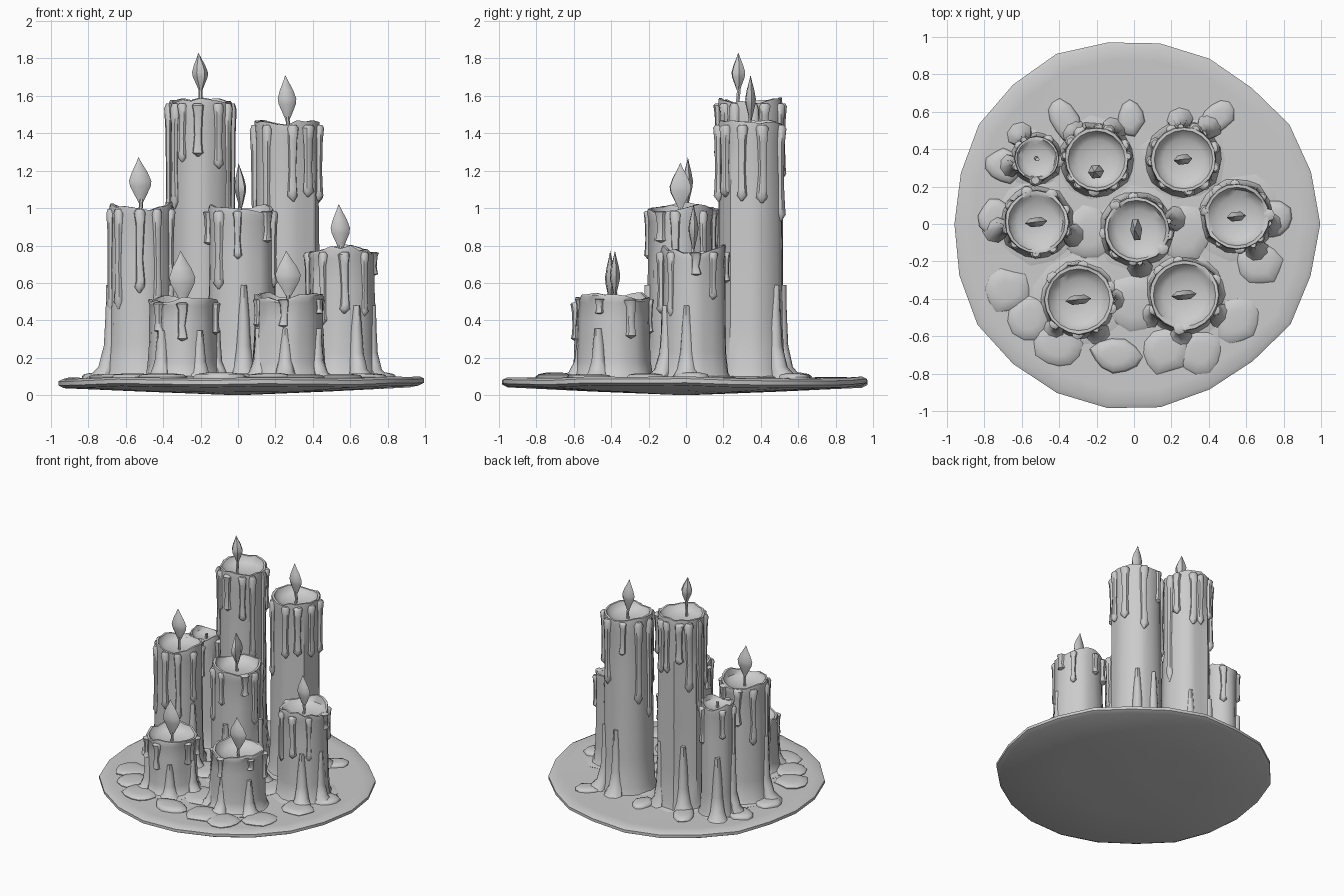
import bpy, bmesh, math, random
from math import sin, cos, pi, radians

random.seed(7)
if "Cube" in bpy.data.objects:
    bpy.data.objects.remove(bpy.data.objects["Cube"])

GREY = (0.6, 0.6, 0.6, 1)
wax = bpy.data.materials.new("pale grey wax")
wax.use_nodes = True
wax.diffuse_color = GREY
wax.node_tree.nodes["Principled BSDF"].inputs["Base Color"].default_value = GREY

PLATE_TOP = 0.09


def jitter(amount):
    return random.uniform(-amount, amount)


def loft(name, rings, smooth_angle=50):
    """Skin a stack of equal rings, closing both ends with a fan to the middle."""
    bm = bmesh.new()
    loops = [[bm.verts.new(point) for point in ring] for ring in rings]
    count = len(loops[0])
    for lower, upper in zip(loops, loops[1:]):
        for i in range(count):
            j = (i + 1) % count
            bm.faces.new((lower[i], lower[j], upper[j], upper[i]))
    for loop in (loops[0], loops[-1]):
        middle = bm.verts.new([sum(v.co[axis] for v in loop) / count for axis in range(3)])
        for i in range(count):
            bm.faces.new((loop[i], loop[(i + 1) % count], middle))
    bmesh.ops.recalc_face_normals(bm, faces=bm.faces)
    mesh = bpy.data.meshes.new(name)
    bm.to_mesh(mesh)
    bm.free()
    mesh.materials.append(wax)
    part = bpy.data.objects.new(name, mesh)
    bpy.context.collection.objects.link(part)
    bpy.ops.object.select_all(action='DESELECT')
    part.select_set(True)
    bpy.context.view_layer.objects.active = part
    bpy.ops.object.shade_smooth_by_angle(angle=radians(smooth_angle))


def oval(x, y, z, rx, ry, sides, turn=0.0, lobes=None):
    """Horizontal elliptical ring, turned about its centre, optionally uneven."""
    c, s = cos(turn), sin(turn)
    points = []
    for i in range(sides):
        angle = 2 * pi * i / sides
        scale = lobes[i] if lobes else 1
        u, v = rx * cos(angle) * scale, ry * sin(angle) * scale
        points.append((x + u * c - v * s, y + u * s + v * c, z))
    return points


def plate():
    """Hand-shaped disc with a shallow bulging underside."""
    sides = 22
    outline = [0.985 + 0.015 * cos(6 * pi * i / sides) + jitter(0.012) for i in range(sides)]
    waves = [jitter(0.009) for i in range(sides)]
    rings = []
    for scale, z, wave in ((0.02, 0, 0), (0.5, 0.02, 0.3), (0.97, 0.045, 1), (1, 0.06, 1),
                           (1, 0.082, 1), (0.975, 0.094, 1), (0.9, 0.092, 0.5), (0.5, 0.095, 0)):
        ring = oval(0, 0, z, scale, scale, sides, lobes=outline)
        rings.append([(x, y, h + wave * w) for (x, y, h), w in zip(ring, waves)])
    loft("plate", rings, 40)


def puddle(name, x, y, rx, ry, turn, height):
    """Low lobed dome of set wax."""
    sides = 11
    lobes = [1 + jitter(0.12) for i in range(sides)]
    steps = ((1, -0.3), (1.02, 0.3), (0.9, 0.75), (0.5, 1))
    loft(name, [oval(x, y, PLATE_TOP + height * h, rx * s, ry * s, sides, turn, lobes)
                for s, h in steps])


def drip(name, x, y, radius, angle, top, end):
    """Narrow trickle down the side, ending in a bulb."""
    width = random.uniform(0.019, 0.028)
    out = radius * 0.965
    rings = []
    for t, s in ((0, 0.8), (0.04, 1.3), (0.2, 1), (0.6, 0.8), (0.85, 1), (0.93, 1.15), (1, 0.2)):
        sway = angle + jitter(0.02)
        rings.append(oval(x + out * cos(sway), y + out * sin(sway), top + (end - top) * t,
                          width * s * 0.9, width * s, 7, angle))
    loft(name, rings)


def run(name, x, y, radius, angle, top, reach):
    """Wide stream that reaches the plate and splays outward."""
    rings = []
    for t, out, s in ((0, 0, 0.3), (0.3, 0.03, 0.5), (0.65, 0.12, 0.65), (0.88, 0.4, 0.85), (1, 1, 1.2)):
        away = radius * 0.9 + reach * out * 0.6
        rings.append(oval(x + away * cos(angle), y + away * sin(angle), top + (PLATE_TOP - top) * t,
                          0.03 + reach * out * 0.4, 0.06 * s, 8, angle))
    loft(name, rings)


def body(name, x, y, radius, top, dip):
    """Fluted column with an uneven rim and a hollow top."""
    sides = 20
    flutes = [jitter(0.035) + 0.03 * (i % 3 == 0) - 0.02 for i in range(sides)]
    rim = [0.014 * sin(4 * pi * i / sides + x * 9) + jitter(0.012) for i in range(sides)]
    rings = []
    for scale, t, depth in ((1.16, 0, 1), (1.06, 0.04, 1), (1, 0.2, 1.3), (0.98, 0.45, 1.4),
                            (0.96, 0.7, 1.3), (0.95, 0.92, 0.9), (0.98, 0.975, 0.4), (0.96, 1, 0.3)):
        lobes = [scale + flute * depth + jitter(0.014) for flute in flutes]
        ring = oval(x, y, PLATE_TOP + (top - PLATE_TOP) * t, radius, radius, sides, lobes=lobes)
        rings.append([(px, py, pz + w * (t > 0.95)) for (px, py, pz), w in zip(ring, rim)])
    for scale, drop in ((0.87, 0), (0.8, 0.45), (0.6, 0.8), (0.25, 1)):
        ring = oval(x, y, top - drop * dip, radius * scale, radius * scale, sides)
        rings.append([(px, py, pz + w * (drop == 0)) for (px, py, pz), w in zip(ring, rim)])
    loft(name, rings, 42)


def wick(name, x, y, bottom, top):
    loft(name + "_wick", [oval(x + jitter(0.005), y + jitter(0.005), bottom + (top - bottom) * t,
                               0.011, 0.011, 6) for t in (0, 0.5, 1)])


def flame(name, x, y, base, tip, half_x, half_y):
    """Faceted flame, pointed at both ends."""
    rings = []
    for t, s in ((0, 0.12), (0.18, 0.5), (0.38, 0.92), (0.5, 1), (0.68, 0.72), (0.87, 0.28), (1, 0.02)):
        rings.append(oval(x - 0.012 * t * t, y, base + (tip - base) * t,
                          half_x * s, half_y * s, 6, radians(6)))
    loft(name + "_flame", rings)


def candle(name, x, y, radius, top, drips, streams, tip=0, half_x=0.06, half_y=0.028, length=0.25, shift=0):
    """Whole candle; streams lists the directions in which wax runs onto the plate."""
    dip = radius / 3
    body(name, x, y, radius, top, dip)
    puddle(name + "_foot", x, y, radius * 1.22, radius * 1.22, 0, 0.015)
    for k in range(drips):
        angle = 2 * pi * (k + jitter(0.25)) / drips - pi / 2
        end = top - (top - PLATE_TOP) * random.uniform(0.2, 0.62)
        drip(f"{name}_drip_{k}", x, y, radius, angle, top - 0.015, end)
    for k, direction in enumerate(streams):
        run(f"{name}_run_{k}", x, y, radius, radians(direction),
            PLATE_TOP + min(0.5, top * 0.5), random.uniform(0.06, 0.12))
    if tip:
        wick(name, x, y + shift, top - dip - 0.02, tip - length + 0.03)
        flame(name, x, y + shift, tip - length, tip, half_x, half_y)
    else:
        wick(name, x, y, top - dip - 0.02, top)


plate()

# Tall pair at the back
candle("back_right_candle", -0.2, 0.345, 0.175, 1.575, 12, (60, 130),
       tip=1.83, half_x=0.043, half_y=0.04, length=0.21, shift=-0.065)
candle("back_left_candle", 0.265, 0.345, 0.18, 1.46, 9, (52, 95), tip=1.71, half_x=0.05, half_y=0.03)
candle("small_back_candle", -0.52, 0.35, 0.122, 0.95, 5, (125, 195))

# Middle row
candle("right_candle", -0.52, 0.01, 0.175, 1.01, 9, (-20, 190), tip=1.27)
candle("middle_candle", 0.015, -0.03, 0.18, 1, 8, (-85, 15), tip=1.24, half_x=0.032, half_y=0.065)
candle("left_candle", 0.55, 0.04, 0.18, 0.78, 8, (-60, -12), tip=1.02, half_x=0.052)

# Short pair in front
candle("front_right_candle", -0.295, -0.405, 0.19, 0.51, 6, (-130, -60, 0), tip=0.77, half_x=0.07, length=0.28)
candle("front_left_candle", 0.27, -0.38, 0.192, 0.53, 6, (-150, -95, -30), tip=0.77, half_x=0.068)

# Puddles spread around the group: direction and distance from the middle
spread = ((2, 0.74), (52, 0.72), (92, 0.56), (124, 0.66), (156, 0.76), (177, 0.74), (208, 0.76),
          (222, 0.76), (238, 0.77), (262, 0.71), (284, 0.7), (297, 0.77), (317, 0.76), (342, 0.7))
for k, (direction, distance) in enumerate(spread):
    a = radians(direction)
    puddle(f"wax_puddle_{k}", distance * cos(a), distance * sin(a), random.uniform(0.09, 0.13),
           0.1 - 0.03 * sin(a), a, random.uniform(0.022, 0.034))

# Pools filling the gaps between candles
for k, (x, y) in enumerate(((0, -0.42), (0.28, -0.05), (-0.25, -0.05))):
    puddle(f"inner_pool_{k}", x, y, 0.14, 0.14, 0, 0.025)
